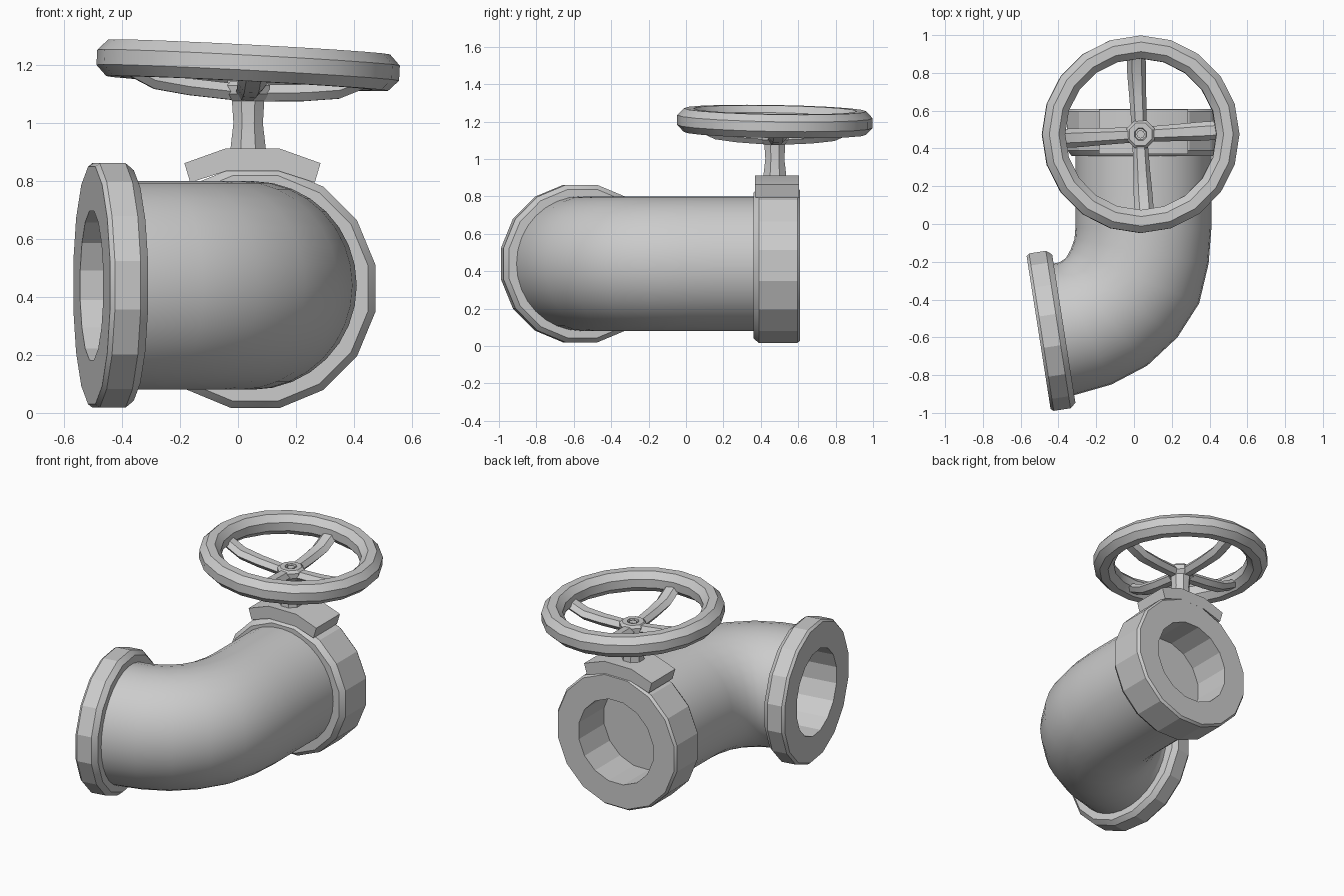
import bpy, bmesh, math
from mathutils import Vector, Matrix

if "Cube" in bpy.data.objects:
    bpy.data.objects.remove(bpy.data.objects["Cube"])

ZC = 0.44            # height of the pipe axis
HUB = Vector((0.035, 0.475, 0))


def finish(name, bm, angle):
    bmesh.ops.remove_doubles(bm, verts=bm.verts, dist=1e-4)
    bmesh.ops.recalc_face_normals(bm, faces=bm.faces)
    me = bpy.data.meshes.new(name)
    bm.to_mesh(me)
    bm.free()
    ob = bpy.data.objects.new(name, me)
    bpy.context.collection.objects.link(ob)
    bpy.ops.object.select_all(action='DESELECT')
    ob.select_set(True)
    bpy.context.view_layer.objects.active = ob
    bpy.ops.object.shade_smooth_by_angle(angle=math.radians(angle))
    return ob


def loft(name, rings, caps=(False, False), angle=30, loop=False):
    """Skin a list of equal-length rings of points."""
    bm = bmesh.new()
    vs = [[bm.verts.new(p) for p in r] for r in rings]
    n = len(vs[0])
    pairs = list(zip(vs, vs[1:])) + ([(vs[-1], vs[0])] if loop else [])
    for a, b in pairs:
        for i in range(n):
            j = (i + 1) % n
            bm.faces.new((a[i], a[j], b[j], b[i]))
    if caps[0]:
        bm.faces.new(vs[0])
    if caps[1]:
        bm.faces.new(vs[-1])
    return finish(name, bm, angle)


def circle(c, side, up, rs, ru, n, phase=0.0):
    return [c + side * rs * math.cos(t) + up * ru * math.sin(t)
            for t in (2 * math.pi * i / n + phase for i in range(n))]


def revolve(name, origin, d, profile, n, caps, angle=30, phase=0.0):
    """Turn a (radius, distance) profile around axis d."""
    d = Vector(d).normalized()
    ref = Vector((0, 0, 1)) if abs(d.z) < 0.5 else Vector((0, 1, 0))
    side = ref.cross(d).normalized()
    up = d.cross(side)
    o = Vector(origin)
    return loft(name, [circle(o + d * t, side, up, r, r, n, phase) for r, t in profile],
                caps, angle)


UP = Vector((0, 0, 1))

# Elbow body: each section spans an inner and an outer point in plan
sections = [((-.31, .38), (.41, .38)), ((-.31, .15), (.41, .15)), ((-.31, -.02), (.41, -.02)),
            ((-.315, -.08), (.395, -.21)), ((-.335, -.135), (.345, -.42)),
            ((-.36, -.18), (.23, -.60)), ((-.39, -.20), (.07, -.75)),
            ((-.41, -.207), (-.12, -.85)), ((-.44, -.21), (-.33, -.91))]
rings = []
for a, b in sections:
    a, b = Vector((*a, ZC)), Vector((*b, ZC))
    rings.append(circle((a + b) / 2, (b - a).normalized(), UP, (b - a).length / 2, .36, 32))
loft("elbow_pipe", rings, angle=50)


# Flanges with a recessed bore
def flange(name, origin, d, thick, depth, r):
    profile = [(.262, -depth), (.262, 0), (r - .012, 0), (r, -.015), (r, -thick + .03),
               (r - .012, -thick + .015), (r - .025, -thick), (.34, -thick)]
    revolve(name, origin, d, profile, 16, (True, False), 20, math.pi / 16)


flange("rear_flange", (.06, .61, .43), (0, 1, 0), .25, .25, .422)
flange("side_flange", (-.505, -.575, ZC), (-.988, -.155, 0), .135, .25, .43)

# Saddle block on top of the rear flange
half = [(.095, .912), (.235, .862), (.215, .795), (.09, .835)]
outline = half + [(-x, z) for x, z in reversed(half)]
loft("stem_saddle", [[Vector((.05 + x, y, z)) for x, z in outline] for y in (.37, .605)],
     (True, True))

# Stem, hub and nut
revolve("stem", HUB, (0, 0, 1), [(.07, .88), (.055, 1.0), (.06, 1.07), (.06, 1.1)],
        8, (True, True), 20, math.pi / 8)
revolve("wheel_hub", HUB, (0, 0, 1),
        [(.045, 1.06), (.08, 1.10), (.08, 1.13), (.065, 1.145), (.035, 1.145), (.03, 1.125)],
        8, (True, True), 20, math.pi / 8)
revolve("hub_nut", HUB, (0, 0, 1), [(.022, 1.10), (.022, 1.14)], 8, (True, True))

# Hand wheel rim and spokes, tilted slightly down to the right
tilt = (Matrix.Translation(HUB + UP * 1.2) @ Matrix.Rotation(math.radians(3), 4, 'Y')
        @ Matrix.Rotation(math.radians(-1), 4, 'X'))
rim = []
for i in range(20):
    t = 2 * math.pi * i / 20
    out = Vector((math.cos(t), math.sin(t), 0))
    rim.append([tilt @ p for p in circle(out * .462, out, UP, .066, .068, 8, math.pi / 8)])
loft("wheel_rim", rim, angle=35, loop=True)

for k in range(4):
    t = math.radians(3 + 90 * k)
    out = Vector((math.cos(t), math.sin(t), 0))
    side = UP.cross(out)
    path = [(.03, -.095, .04), (.2, -.085, .045), (.32, -.07, .05), (.44, -.015, .05)]
    loft("wheel_spoke_%d" % (k + 1),
         [[tilt @ p for p in circle(out * r + UP * z, side, UP, w, .033, 6)]
          for r, z, w in path], (True, True), 25)
